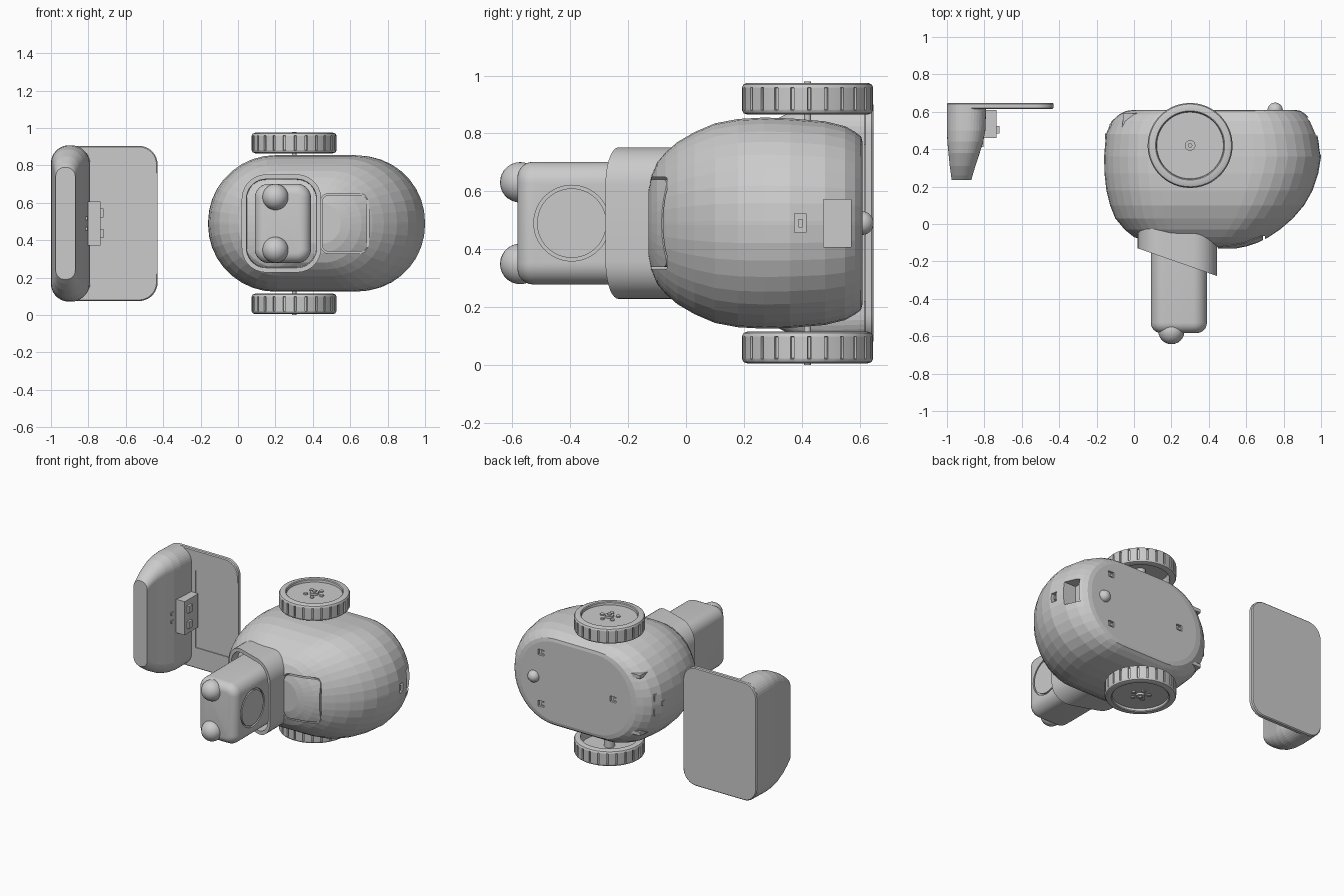
import bpy, bmesh, math
from mathutils import Matrix, Vector

if "Cube" in bpy.data.objects:
    bpy.data.objects.remove(bpy.data.objects["Cube"])

grey = bpy.data.materials.new("plain_grey")
grey.use_nodes = True
grey.diffuse_color = (0.6, 0.6, 0.6, 1)
grey.node_tree.nodes["Principled BSDF"].inputs["Base Color"].default_value = (0.6, 0.6, 0.6, 1)
MID = 0.49  # height of the symmetry plane


def make(name, bm, smooth=True):
    bmesh.ops.remove_doubles(bm, verts=bm.verts, dist=1e-5)
    bmesh.ops.recalc_face_normals(bm, faces=bm.faces)
    mesh = bpy.data.meshes.new(name)
    bm.to_mesh(mesh)
    bm.free()
    mesh.materials.append(grey)
    ob = bpy.data.objects.new(name, mesh)
    bpy.context.collection.objects.link(ob)
    if smooth:
        shade(ob)
    return ob


def shade(ob):
    bpy.ops.object.select_all(action='DESELECT')
    ob.select_set(True)
    bpy.context.view_layer.objects.active = ob
    bpy.ops.object.shade_smooth_by_angle(angle=math.radians(30))


def outline(x0, x1, h, r, y, n=9):
    """Rounded rectangle in the xz plane; y is a number or a function of x."""
    pts = []
    for k, (cx, cz) in enumerate([(x1 - r, h - r), (x0 + r, h - r), (x0 + r, r - h), (x1 - r, r - h)]):
        for i in range(n + 1):
            a = math.pi / 2 * (k + i / n)
            x = cx + r * math.cos(a)
            pts.append((x, y(x) if callable(y) else y, MID + cz + r * math.sin(a)))
    return pts


def bridge(bm, rings, cap=True):
    rows = [[bm.verts.new(p) for p in ring] for ring in rings]
    for a, b in zip(rows, rows[1:]):
        for i in range(len(a)):
            j = (i + 1) % len(a)
            bm.faces.new((a[i], a[j], b[j], b[i]))
    if cap:
        bm.faces.new(rows[0])
        bm.faces.new(rows[-1])


def loft(name, rings, cap=True, smooth=True):
    bm = bmesh.new()
    bridge(bm, rings, cap)
    return make(name, bm, smooth)


def boxes(name, items):
    """One mesh of boxes, each given by centre and size."""
    bm = bmesh.new()
    for c, s in items:
        bmesh.ops.create_cube(bm, size=1, matrix=Matrix.Translation(c) @ Matrix.Diagonal((*s, 1)))
    return make(name, bm, False)


def lathe(name, profile, centre, angles=None, rot=None):
    """Revolve (radius, height, groove depth) about z; angles carry a groove flag."""
    angles = angles or [(math.tau * i / 48, 0) for i in range(48)]
    bm = bmesh.new()
    rings = []
    for r, z, d in profile:
        rings.append([((r - d * g) * math.cos(a), (r - d * g) * math.sin(a), z) for a, g in angles])
    bridge(bm, rings, False)
    bmesh.ops.transform(bm, matrix=Matrix.Translation(centre) @ (rot or Matrix()), verts=bm.verts)
    return make(name, bm)


def rod(name, r, z0, z1, centre):
    return lathe(name, [(0, z0, 0), (r, z0, 0), (r, z1, 0), (0, z1, 0)], centre)


def cut(ob, cutter):
    mod = ob.modifiers.new("cut", 'BOOLEAN')
    mod.operation, mod.solver, mod.object = 'DIFFERENCE', 'EXACT', cutter
    bpy.context.view_layer.objects.active = ob
    bpy.ops.object.modifier_apply(modifier=mod.name)
    bpy.data.objects.remove(cutter)


def ball(name, r, centre):
    bm = bmesh.new()
    bmesh.ops.create_uvsphere(bm, u_segments=24, v_segments=14, radius=r, matrix=Matrix.Translation(centre))
    return make(name, bm)


# Egg-shaped body: stadium sections from the flat base to the blunt front
sections = [(.61, .0, .86, .28), (.605, -.04, .89, .3), (.585, -.08, .92, .315), (.55, -.12, .95, .335),
            (.48, -.15, .98, .352), (.36, -.16, 1, .362), (.27, -.158, .985, .365), (.18, -.148, .955, .36),
            (.1, -.128, .91, .345), (.03, -.1, .85, .315), (-.03, -.05, .78, .28), (-.07, .0, .72, .245),
            (-.1, .1, .66, .21), (-.12, .25, .6, .16), (-.13, .32, .55, .11)]
body = loft("body", [outline(a, b, h, min(h, (b - a) / 2) * .98, y) for y, a, b, h in sections], smooth=False)

# Base sensors, side pocket and charging port
sensors = [(.7, MID - .18), (.7, MID + .18), (.14, MID)]
cut(body, boxes("pocket_cutter", [((.96, .522, MID), (.16, .095, .165)), ((.99, .395, MID), (.05, .04, .065))]
                + [((x, .61, z), (.045, .03, .04)) for x, z in sensors]))
boxes("sensor_pads", [((x - .01, .598, z), (.02, .012, .02)) for x, z in sensors])
boxes("port_pin", [((.972, .395, MID), (.025, .014, .03))])

# Groove around the front hatch
hatch = [outline(.44 + i, .7 - i, .16 - i, .045 - i, y, 5) for i, y in [(0, -.2), (0, -.065), (.009, -.065), (.009, -.2)]]
cut(body, loft("hatch_cutter", hatch + hatch[:1], False))

# Hollow collar with a slanted rim
slant = lambda x: -.123 - .349 * x
collar = [outline(.02 + i, .445 - i, .262 - i, .13 - i, y) for i, y in [(0, .0), (0, slant), (.025, slant), (.03, .0)]]
loft("collar", collar + collar[:1], False)

# Head with rounded front edge and a ring groove on one side
edge = [(.055 * (1 - math.cos(a)), -.528 - .055 * math.sin(a)) for a in [math.pi / 12 * i for i in range(7)]]
head = loft("head", [outline(.09, .39, .212, .075, -.05)] + [outline(.09 + i, .39 - i, .212 - i, .075 - i, y) for i, y in edge])
ring = [(.12, -.012, 0), (.131, -.012, 0), (.131, .05, 0), (.12, .05, 0)]
cut(head, lathe("ring_cutter", ring + ring[:1], (.39, -.395, MID), rot=Matrix.Rotation(math.pi / 2, 4, 'Y')))
shade(head)
for side in (-1, 1):
    ball("eye", .07, (.2, -.573, MID + side * .141))

# Wheels with grooved tread, recessed disc and hub
tread = [(math.tau * i / 24 + o, g) for i in range(24) for o, g in [(0, 0), (.004, 1), (.05, 1), (.054, 0), (.16, 0)]]
half = [(.185, .055, 0), (.208, .055, 0), (.221, .05, 0), (.227, .039, 0), (.227, .037, .009)]
wheel = [(0, .035, 0), (.178, .035, 0), (.18, .05, 0)] + half + [(r, -z, d) for r, z, d in half[::-1]] + [(.18, .01, 0), (0, .01, 0)]
for side, label in ((1, "upper"), (-1, "lower")):
    hub = (.3, .42, MID + side * .43)
    lathe(label + "_wheel", [(r, z * side, d) for r, z, d in wheel], hub, tread)
    rod(label + "_hub", .028, side * .02, side * .05, hub)
    rod(label + "_hub_sleeve", .034, side * .02, -side * .05, hub)
    rod(label + "_axle", .012, -side * .15, side * .06, hub)
    for k in range(5):
        a = math.tau * k / 5
        rod(label + "_hub_bolt", .014, side * .03, side * .043, Vector(hub) + Vector((.055 * math.cos(a), .055 * math.sin(a), 0)))
    # Triangular docking fin
    z = MID + side * .2
    loft(label + "_fin", [[(-.065, .507, z + d), (.03, .593, z + d), (-.055, .59, z + d)] for d in (-.012, .012)], smooth=False)

# Caster and rear contacts
ball("caster", .041, (.755, .608, MID))
boxes("rear_contacts", [((-.115, .515, MID + s * .05), (.03, .04, .05)) for s in (-1, 1)] + [((-.14, .47, MID), (.03, .03, .03))])

# Dock back plate with a shallow recess
plate = loft("dock_plate", [outline(-1 + i, -.43 - i, .415 - i, .1 - i, y) for i, y in [(.006, .615), (0, .621), (0, .642), (.006, .648)]])
cut(plate, boxes("recess_cutter", [((-.58, .611, MID), (.36, .02, .54))]))
shade(plate)

# Tapering dock tower
tower = [(.63, -1, -.79, .415), (.5, -1, -.795, .418), (.44, -.998, -.806, .412), (.38, -.992, -.825, .395),
         (.31, -.985, -.848, .358), (.26, -.978, -.863, .322), (.235, -.975, -.87, .3)]
loft("dock_tower", [outline(a, b, h, (b - a) * .47, y) for y, a, b, h in tower], smooth=False)

# Dock connector with prongs and a small latch
boxes("dock_connector", [((-.772, .535, MID), (.072, .15, .235))])
boxes("connector_prongs", [((-.732, .505, MID + s * .055), (.024, .04, .048)) for s in (-1, 1)])
boxes("dock_latch", [((-.82, .43, MID + s * .028), (.03, .035, .02)) for s in (-1, 1)])
